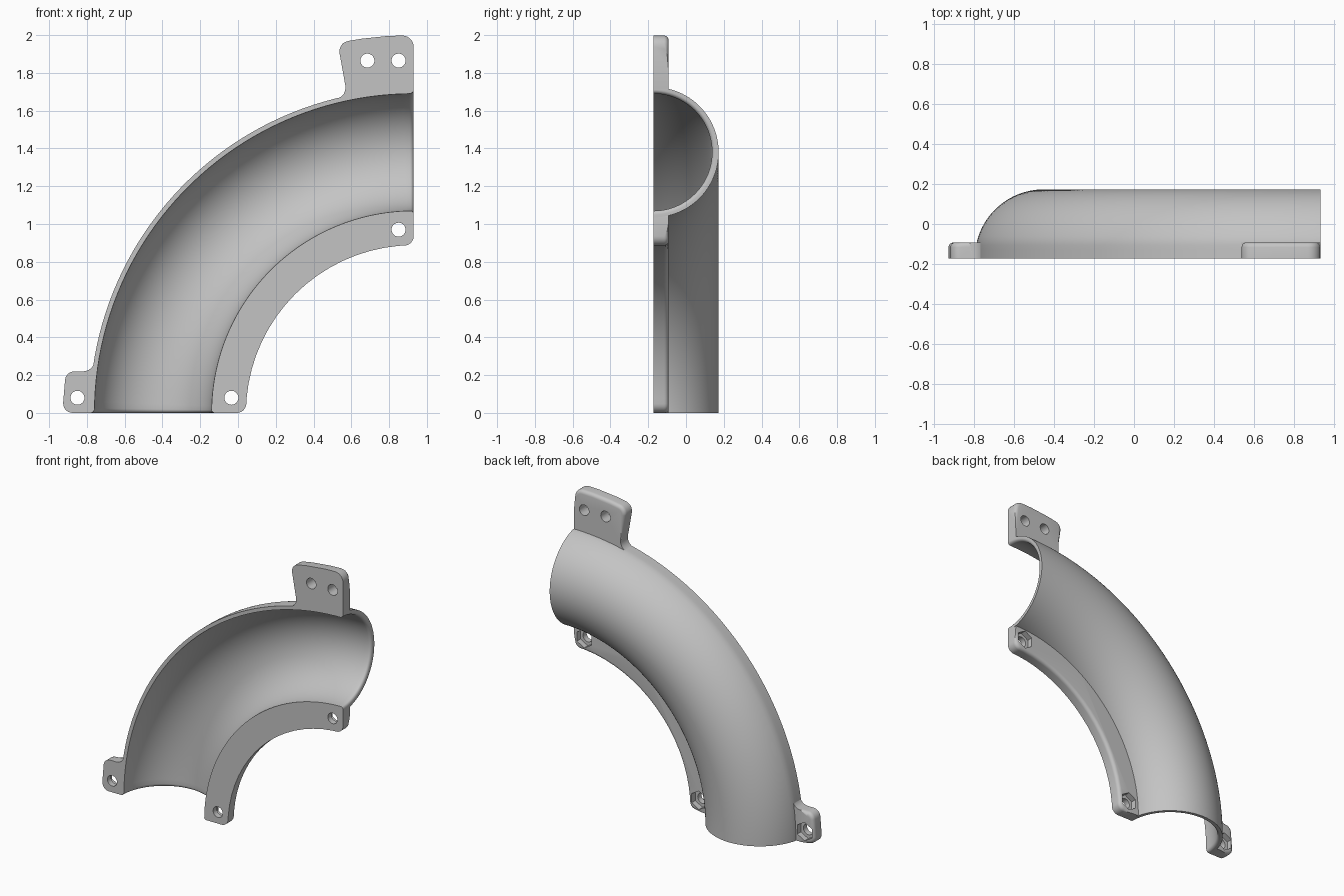
import bpy, bmesh
from math import sin, cos, tan, pi, radians, sqrt, hypot
from mathutils import Vector

if "Cube" in bpy.data.objects:
    bpy.data.objects.remove(bpy.data.objects["Cube"])

CX = 0.93            # bend axis runs along y through (CX, z=0)
FRONT = -0.172       # flat split face
BEND, BORE, OUTER = 1.38, 0.31, 0.345
RIM, SEAT = 1.715, 1.692
PLATE = 0.08

grey = bpy.data.materials.new("light_grey")
grey.use_nodes = True
grey.diffuse_color = (0.55, 0.55, 0.55, 1)
grey.node_tree.nodes["Principled BSDF"].inputs["Base Color"].default_value = (0.55, 0.55, 0.55, 1)


def polar(r, deg):
    a = radians(deg)
    return (CX - r * cos(a), r * sin(a))


def make_object(name, bm):
    bmesh.ops.recalc_face_normals(bm, faces=bm.faces[:])
    mesh = bpy.data.meshes.new(name)
    bm.to_mesh(mesh)
    bm.free()
    obj = bpy.data.objects.new(name, mesh)
    bpy.context.collection.objects.link(obj)
    mesh.materials.append(grey)
    return obj


def activate(obj):
    bpy.ops.object.select_all(action='DESELECT')
    obj.select_set(True)
    bpy.context.view_layer.objects.active = obj


def smooth(obj):
    activate(obj)
    bpy.ops.object.shade_smooth_by_angle(angle=radians(32))


def rounded(corners, steps=6):
    """Outline from (point, fillet radius) pairs."""
    out = []
    for i, (p, r) in enumerate(corners):
        p = Vector(p)
        if r == 0:
            out.append(p)
            continue
        d0 = (Vector(corners[i - 1][0]) - p).normalized()
        d1 = (Vector(corners[(i + 1) % len(corners)][0]) - p).normalized()
        half = d0.angle(d1) / 2
        centre = p + (d0 + d1).normalized() * (r / sin(half))
        s = p + d0 * (r / tan(half)) - centre
        e = p + d1 * (r / tan(half)) - centre
        sweep = s.angle(e)
        for k in range(steps + 1):
            t = k / steps
            out.append(centre + (s * sin((1 - t) * sweep) + e * sin(t * sweep)) / sin(sweep))
    return out


def cut(obj, x, z, radius, sides, y0, y1):
    bpy.ops.mesh.primitive_cylinder_add(vertices=sides, radius=radius, depth=y1 - y0,
                                        location=(x, (y0 + y1) / 2, z), rotation=(pi / 2, 0, 0))
    cutter = bpy.context.object
    cutter.hide_render = True
    mod = obj.modifiers.new("hole", 'BOOLEAN')
    mod.operation = 'DIFFERENCE'
    mod.solver = 'EXACT'
    mod.object = cutter
    activate(obj)
    bpy.ops.object.modifier_apply(modifier=mod.name)
    bpy.data.objects.remove(cutter)


def plate(name, corners, holes, nut_pockets):
    bm = bmesh.new()
    face = bm.faces.new([bm.verts.new((p.x, FRONT, p.y)) for p in rounded(corners)])
    ext = bmesh.ops.extrude_face_region(bm, geom=[face])
    back = [v for v in ext["geom"] if isinstance(v, bmesh.types.BMVert)]
    bmesh.ops.translate(bm, verts=back, vec=(0, PLATE, 0))
    bmesh.ops.recalc_face_normals(bm, faces=bm.faces[:])
    # round the free back edges, away from the pipe wall
    radius = {v: hypot(v.co.x - CX, v.co.z) for v in back}
    edges = [e for e in bm.edges if all(v in radius and (radius[v] > 1.76 or radius[v] < 1.02)
                                        for v in e.verts)]
    bmesh.ops.bevel(bm, geom=edges, offset=0.024, segments=4, profile=0.5,
                    affect='EDGES', clamp_overlap=False)
    obj = make_object(name, bm)
    for x, z in holes:
        cut(obj, x, z, 0.037, 32, FRONT - 0.1, FRONT + 0.2)
        if nut_pockets:
            cut(obj, x, z, 0.064, 6, FRONT + 0.04, FRONT + 0.2)
    smooth(obj)


# half pipe, swept a quarter turn, with rounded bore mouths and a flat outer rim
N, FIL = 48, 0.02
mouth = [FIL * (1 - cos(k * pi / 10)) for k in range(6)]
ends = [s / BEND * 180 / pi for s in mouth]
stations = ends + [2 + 86 * k / 43 for k in range(44)] + [90 - a for a in reversed(ends)]
bm = bmesh.new()
rings = []
for deg in stations:
    s = min(deg, 90 - deg) * pi / 180 * BEND
    flare = FIL - sqrt(max(0, FIL ** 2 - (FIL - s) ** 2)) if s < FIL else 0
    inner, outer = [], []
    for k in range(N + 1):
        t = pi * k / N
        b = BORE + flare
        for row, r, y in ((inner, BEND + b * cos(t), b * sin(t)),
                          (outer, min(BEND + OUTER * cos(t), RIM), OUTER * sin(t))):
            x, z = polar(r, deg)
            row.append(bm.verts.new((x, FRONT + y, z)))
    rings.append((inner, outer))
for (i0, o0), (i1, o1) in zip(rings, rings[1:]):
    for k in range(N):
        bm.faces.new((i0[k], i0[k + 1], i1[k + 1], i1[k]))
        bm.faces.new((o0[k], o1[k], o1[k + 1], o0[k + 1]))
    for k in (0, N):
        bm.faces.new((i0[k], i1[k], o1[k], o0[k]))
for i, o in (rings[0], rings[-1]):
    for k in range(N):
        bm.faces.new((i[k], o[k], o[k + 1], i[k + 1]))
smooth(make_object("half_pipe_bend", bm))

# curved flange along the inside of the bend
steps = range(5, 90, 5)
flange = ([(polar(0.888, 0), 0.05)] + [(polar(0.888, a), 0) for a in steps]
          + [(polar(0.888, 90), 0.05), (polar(1.068, 90), 0.03)]
          + [(polar(1.068, a), 0) for a in reversed(steps)] + [(polar(1.068, 0), 0.03)])
plate("inner_flange", flange, [(0.85, 0.97), (-0.035, 0.08)], True)

# small lug at the lower outer end
lower = ([((-0.93, 0), 0.05), ((-0.912, 0.22), 0.05), ((-0.768, 0.22), 0.06),
          (polar(1.712, 10.5), 0)]
         + [(polar(SEAT, a), 0) for a in (10.5, 8, 6, 4, 2)] + [(polar(SEAT, 0), 0.02)])
plate("lower_lug", lower, [(-0.85, 0.08)], True)

# wide two-hole lug at the upper outer end
upper = ([((CX, 2.0), 0.06), (polar(2.0, 86), 0), (polar(2.0, 82), 0),
          (polar(2.0, 78.4), 0.055), ((0.578, 1.678), 0.06), (polar(1.712, 75), 0)]
         + [(polar(SEAT, a), 0) for a in range(75, 90, 2)] + [(polar(SEAT, 90), 0.02)])
plate("upper_lug", upper, [(0.685, 1.865), (0.85, 1.865)], False)
